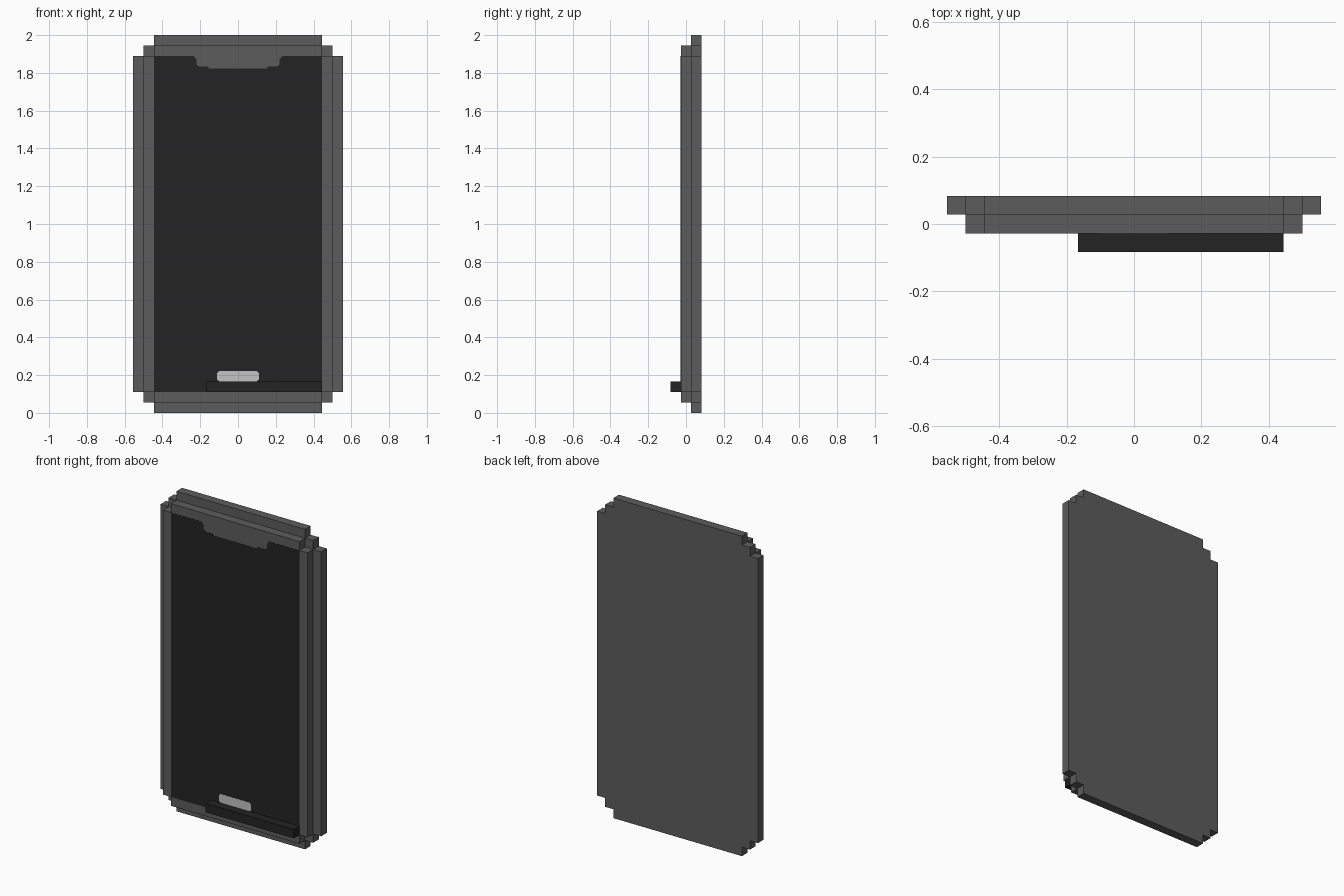
import bpy, bmesh

if "Cube" in bpy.data.objects:
    bpy.data.objects.remove(bpy.data.objects["Cube"], do_unlink=True)

U = 2 / 18 / 2  # one block unit
MID = 1.0       # height of the panel centre


def material(name, rgb, rough=0.8):
    m = bpy.data.materials.new(name)
    m.use_nodes = True
    m.diffuse_color = (*rgb, 1)
    bsdf = m.node_tree.nodes["Principled BSDF"]
    bsdf.inputs["Base Color"].default_value = (*rgb, 1)
    bsdf.inputs["Roughness"].default_value = rough
    return m


def prism(name, outline, y0, y1, mat):
    """Extrude an (x, z) outline from y0 back to y1."""
    bm = bmesh.new()
    face = bm.faces.new([bm.verts.new((x, y0, z)) for x, z in outline])
    out = bmesh.ops.extrude_face_region(bm, geom=[face])
    verts = [g for g in out["geom"] if isinstance(g, bmesh.types.BMVert)]
    bmesh.ops.translate(bm, verts=verts, vec=(0, y1 - y0, 0))
    bmesh.ops.recalc_face_normals(bm, faces=bm.faces)
    mesh = bpy.data.meshes.new(name)
    bm.to_mesh(mesh)
    bm.free()
    mesh.materials.append(mat)
    obj = bpy.data.objects.new(name, mesh)
    bpy.context.collection.objects.link(obj)
    return obj


def mirror_x(half):
    """Close a right-hand chain of points with its left-hand mirror."""
    return half + [(-x, z) for x, z in reversed(half)]


def stepped(corner, cz):
    """Outline with notched corners, from the upper right corner's points."""
    half = [(x, cz + z) for x, z in corner]
    half += [(x, cz - z) for x, z in reversed(corner)]
    return mirror_x(half)


def box(x0, x1, z0, z1):
    return [(x0, z0), (x1, z0), (x1, z1), (x0, z1)]


frame_grey = material("frame grey", (0.107, 0.107, 0.107))
screen_black = material("screen black", (0.017, 0.017, 0.017))
button_white = material("button light grey", (0.54, 0.54, 0.54))

# Panel body: wide back layer and narrower front layer, both with stepped corners
back = [(8 * U, 18 * U), (8 * U, 17 * U), (9 * U, 17 * U), (9 * U, 16 * U), (10 * U, 16 * U)]
front = [(8 * U, 17 * U), (8 * U, 16 * U), (9 * U, 16 * U)]
prism("back_panel", stepped(back, MID), 0.5 * U, 1.5 * U, frame_grey)
prism("front_panel", stepped(front, MID), -0.5 * U, 0.5 * U, frame_grey)

# Screen plate with a rounded notch cut from its top edge
notch = [(0.155, 1.823), (0.155, 1.833), (0.205, 1.833), (0.22, 1.845),
         (0.22, 1.872), (0.235, 1.889)]
right_side = notch + [(8 * U, MID + 16 * U), (8 * U, MID - 16 * U)]
front_y = -0.5 * U
prism("screen", mirror_x(right_side), front_y - 0.001, front_y, screen_black)

# Home button plate with clipped corners
button = [(0.10, U / 2), (0.11, U / 2 - 0.01)]
prism("home_button", stepped(button, 3.5 * U), front_y - 0.002, front_y, button_white)

# Raised bar along the lower edge of the screen
prism("lower_bar", box(-3 * U, 8 * U, 2 * U, 3 * U), -1.5 * U, front_y, screen_black)
